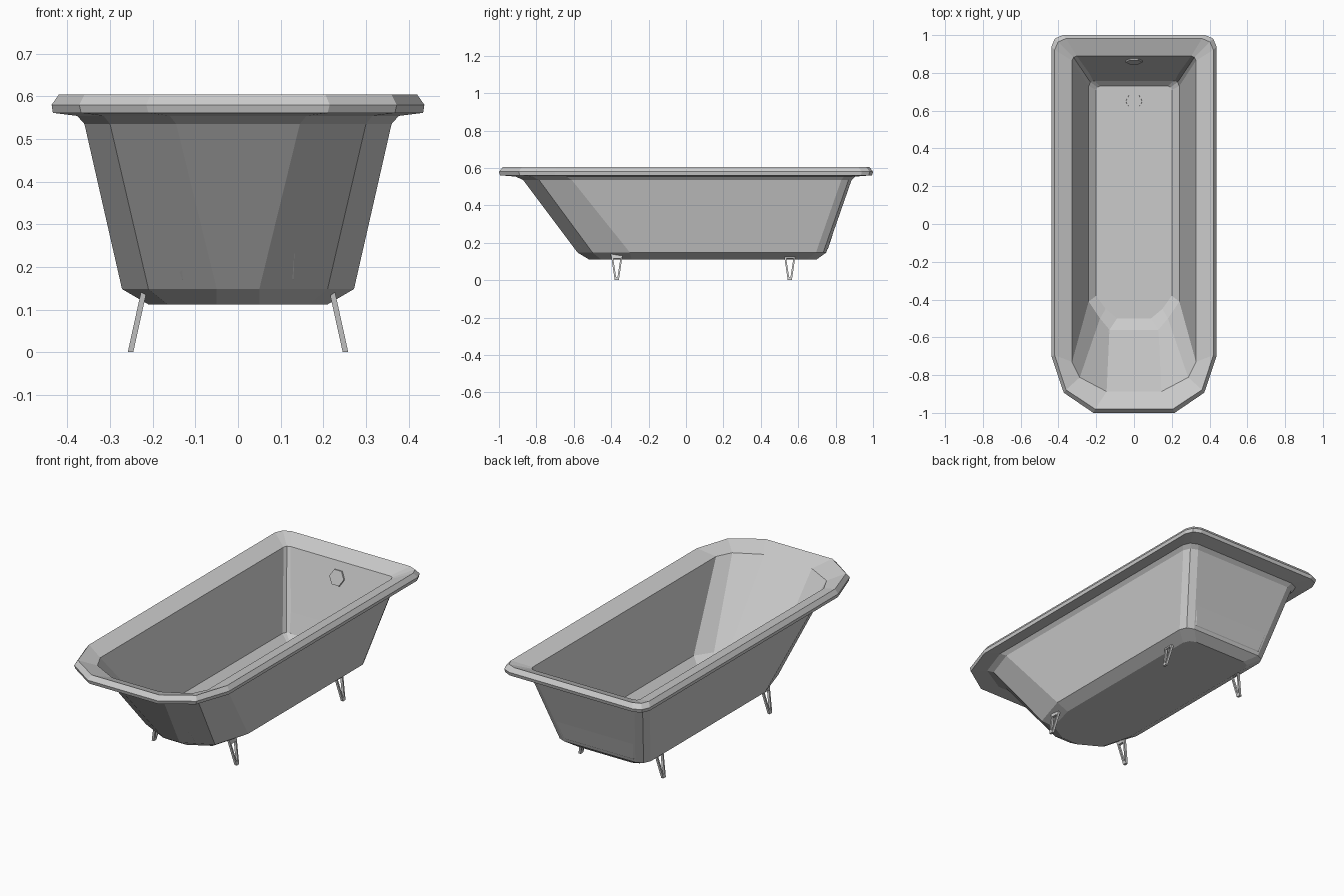
import bpy, bmesh, math
from mathutils import Matrix, Vector

if "Cube" in bpy.data.objects:
    bpy.data.objects.remove(bpy.data.objects["Cube"])


def finish(bm, name):
    bmesh.ops.recalc_face_normals(bm, faces=bm.faces)
    me = bpy.data.meshes.new(name)
    bm.to_mesh(me)
    bm.free()
    ob = bpy.data.objects.new(name, me)
    bpy.context.collection.objects.link(ob)
    return ob


def outline(z, back, corner, front):
    """Mirrored outline: three front points, then a rounded rear corner."""
    w = front[2][0]
    half = list(front) + [(w, back - corner),
                          (w - corner * 0.3, back - corner * 0.3),
                          (w - corner, back)]
    pts = half + [(-x, y) for x, y in reversed(half)]
    return [(x, y, z) for x, y in pts]


# Tub shell: outlines from the outer bottom, over the rim, down to the inner floor
sections = [
    (0.112, 0.70, 0.05, [(0.05, -0.52), (0.165, -0.455), (0.21, -0.29)]),
    (0.148, 0.75, 0.055, [(0.05, -0.58), (0.21, -0.50), (0.272, -0.30)]),
    (0.535, 0.885, 0.055, [(0.145, -0.87), (0.30, -0.785), (0.36, -0.61)]),
    (0.554, 0.905, 0.06, [(0.16, -0.91), (0.315, -0.82), (0.377, -0.64)]),
    (0.561, 0.995, 0.06, [(0.21, -0.995), (0.368, -0.89), (0.434, -0.70)]),
    (0.58, 1.0, 0.06, [(0.215, -1.0), (0.372, -0.893), (0.437, -0.70)]),
    (0.604, 0.982, 0.06, [(0.205, -0.98), (0.36, -0.878), (0.42, -0.695)]),
    (0.57, 0.89, 0.025, [(0.145, -0.887), (0.287, -0.812), (0.328, -0.73)]),
    (0.17, 0.76, 0.03, [(0.13, -0.56), (0.18, -0.50), (0.24, -0.41)]),
    (0.14, 0.73, 0.02, [(0.09, -0.50), (0.15, -0.45), (0.20, -0.38)]),
]
bm = bmesh.new()
rings = [[bm.verts.new(p) for p in outline(*s)] for s in sections]
for a, b in zip(rings, rings[1:]):
    n = len(a)
    for i in range(n):
        j = (i + 1) % n
        bm.faces.new((a[i], a[j], b[j], b[i]))
bm.faces.new(rings[0])
bm.faces.new(rings[-1])
finish(bm, "tub_shell")


# Hexagonal drain and overflow plates
def hex_plate(name, loc, tilt):
    bm = bmesh.new()
    mat = Matrix.Translation(loc) @ Matrix.Rotation(tilt, 4, 'X')
    bmesh.ops.create_cone(bm, cap_ends=True, segments=6, radius1=0.046,
                          radius2=0.044, depth=0.012,
                          matrix=mat @ Matrix.Rotation(math.pi / 2, 4, 'Z'))
    finish(bm, name)


hex_plate("drain", (0, 0.65, 0.138), 0)
hex_plate("overflow", (0, 0.862, 0.49), math.atan2(0.40, 0.13))


# Legs: open V-shaped frames splayed outwards
def leg(name, side, yc):
    outer = [(-0.032, 0.142), (0.032, 0.142), (0.011, 0.0), (-0.011, 0.0)]
    inner = [(-0.019, 0.115), (0.019, 0.115), (0.004, 0.018), (-0.004, 0.018)]
    t = 0.0065
    bm = bmesh.new()

    def loop(pts, dx):
        return [bm.verts.new((side * (0.252 - 0.22 * z + dx), yc + y, z))
                for y, z in pts]

    loops = [loop(outer, t), loop(outer, -t), loop(inner, -t), loop(inner, t)]
    for k in range(4):
        a, b = loops[k], loops[(k + 1) % 4]
        for i in range(4):
            j = (i + 1) % 4
            bm.faces.new((a[i], a[j], b[j], b[i]))
    finish(bm, name)


for side, s in ((-1, "left"), (1, "right")):
    leg("front_leg_" + s, side, -0.37)
    leg("rear_leg_" + s, side, 0.555)
